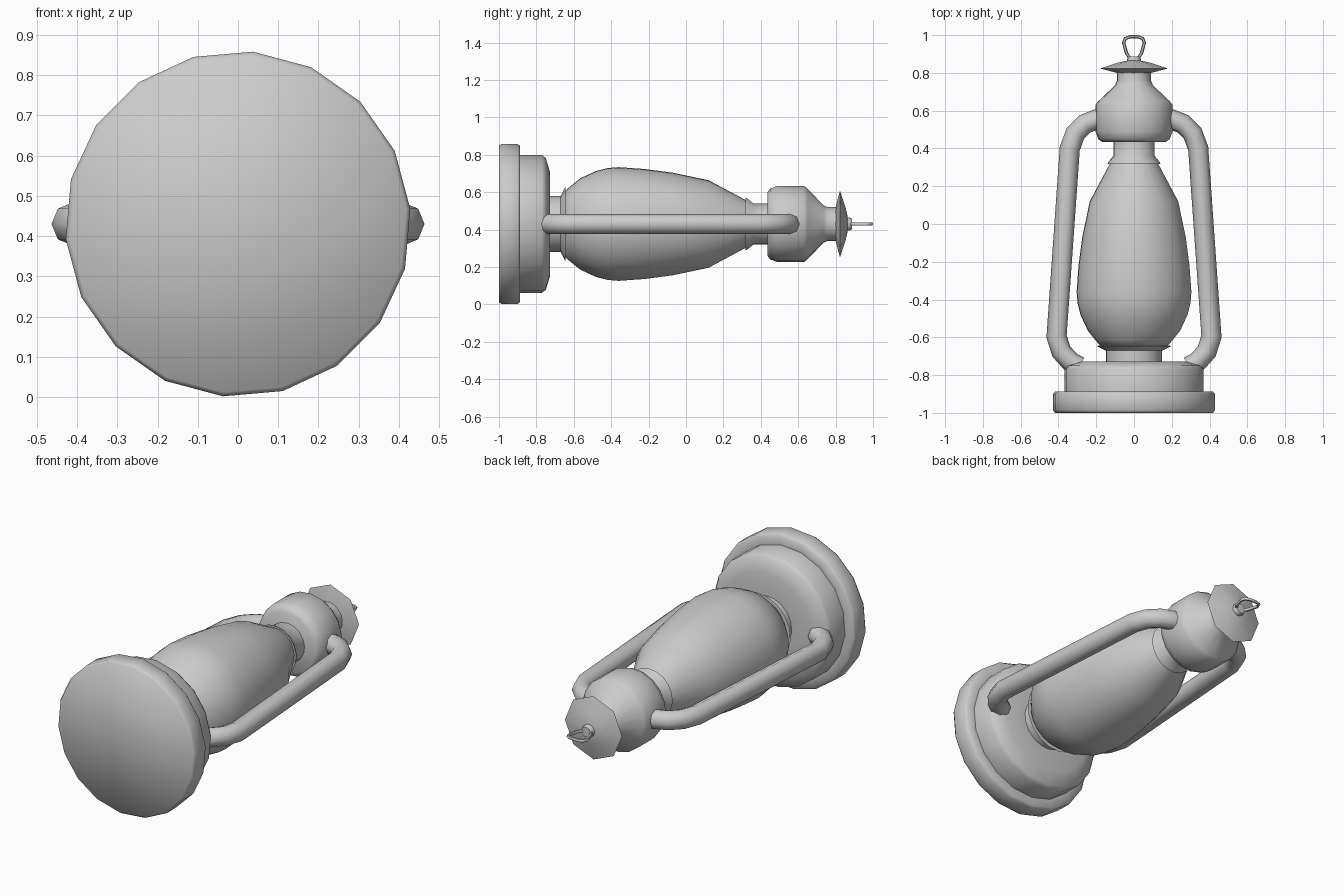
import bpy, bmesh, math

if "Cube" in bpy.data.objects:
    bpy.data.objects.remove(bpy.data.objects["Cube"])

AXIS_Z = 0.43  # height of the lantern's long axis, which lies along y


def finish(obj, angle):
    bpy.ops.object.select_all(action='DESELECT')
    obj.select_set(True)
    bpy.context.view_layer.objects.active = obj
    bpy.ops.object.shade_smooth_by_angle(angle=math.radians(angle))


def lathe(name, profile, sides=18, phase=5, angle=50):
    """Revolve (radius, y) points round the lantern axis; both ends are closed."""
    bm = bmesh.new()
    rings = []
    for r, y in profile:
        if r == 0:
            rings.append([bm.verts.new((0, y, AXIS_Z))])
            continue
        a = [math.radians(phase) + math.tau * i / sides for i in range(sides)]
        rings.append([bm.verts.new((r * math.cos(t), y, AXIS_Z + r * math.sin(t))) for t in a])
    for lo, hi in zip(rings, rings[1:]):
        for i in range(sides):
            j = (i + 1) % sides
            if len(lo) == 1:
                bm.faces.new((lo[0], hi[i], hi[j]))
            elif len(hi) == 1:
                bm.faces.new((lo[i], lo[j], hi[0]))
            else:
                bm.faces.new((lo[i], lo[j], hi[j], hi[i]))
    for ring in (rings[0], rings[-1]):
        if len(ring) > 1:
            bm.faces.new(ring)
    bmesh.ops.recalc_face_normals(bm, faces=bm.faces)
    mesh = bpy.data.meshes.new(name)
    bm.to_mesh(mesh)
    bm.free()
    obj = bpy.data.objects.new(name, mesh)
    bpy.context.collection.objects.link(obj)
    finish(obj, angle)


def tube(name, points, radius, res=2, cyclic=False):
    """Round tube along (x, y) points in the plane of the axis."""
    cu = bpy.data.curves.new(name, 'CURVE')
    cu.dimensions = '3D'
    cu.bevel_depth, cu.bevel_resolution, cu.use_fill_caps = radius, res, True
    sp = cu.splines.new('POLY')
    sp.points.add(len(points) - 1)
    for p, (x, y) in zip(sp.points, points):
        p.co = (x, y, AXIS_Z, 1)
    sp.use_cyclic_u = cyclic
    obj = bpy.data.objects.new(name, cu)
    bpy.context.collection.objects.link(obj)
    bpy.ops.object.select_all(action='DESELECT')
    obj.select_set(True)
    bpy.context.view_layer.objects.active = obj
    bpy.ops.object.convert(target='MESH')
    finish(bpy.context.view_layer.objects.active, 60)


# Foot and fuel tank
lathe("base", [(0, -1), (0.42, -1), (0.43, -0.985), (0.43, -0.90), (0.42, -0.888), (0.37, -0.888)], angle=85)
lathe("fuel_tank", [(0.37, -0.89), (0.37, -0.77), (0.355, -0.75), (0.28, -0.727), (0.14, -0.727)], angle=85)

# Burner collar with its flared lip
lathe("burner", [(0.15, -0.73), (0.15, -0.67), (0.20, -0.645), (0.14, -0.642)])

# Glass globe
lathe("globe", [(0.175, -0.65), (0.205, -0.615), (0.245, -0.565), (0.285, -0.48), (0.30, -0.42),
                (0.305, -0.36), (0.295, -0.22), (0.275, -0.07), (0.235, 0.12), (0.125, 0.325)], sides=24)

# Neck and chimney
lathe("neck", [(0.14, 0.318), (0.138, 0.326), (0.11, 0.36), (0.11, 0.45)])
lathe("chimney", [(0.17, 0.435), (0.19, 0.45), (0.205, 0.49), (0.205, 0.63), (0.19, 0.65),
                  (0.10, 0.735), (0.09, 0.76), (0.09, 0.81)])

# Eight-sided cap and its knob
lathe("cap", [(0.09, 0.80), (0.178, 0.823), (0.09, 0.853), (0.03, 0.866)], sides=8, phase=0)
lathe("knob", [(0.036, 0.86), (0.036, 0.872), (0.028, 0.888)], sides=12)

# Side tubes
side = [(0.29, -0.755), (0.335, -0.73), (0.385, -0.675), (0.41, -0.595), (0.34, 0.40),
        (0.31, 0.48), (0.26, 0.53), (0.20, 0.553), (0.15, 0.56)]
for label, s in (("left", -1), ("right", 1)):
    tube(f"side_tube_{label}", [(s * x, y) for x, y in side], 0.054)

# Hanging ring
half = [(0.022, 0.877), (0.04, 0.905), (0.055, 0.96), (0.046, 0.982), (0.022, 0.991)]
tube("hanging_ring", half + [(-x, y) for x, y in reversed(half)], 0.009, 1, True)
